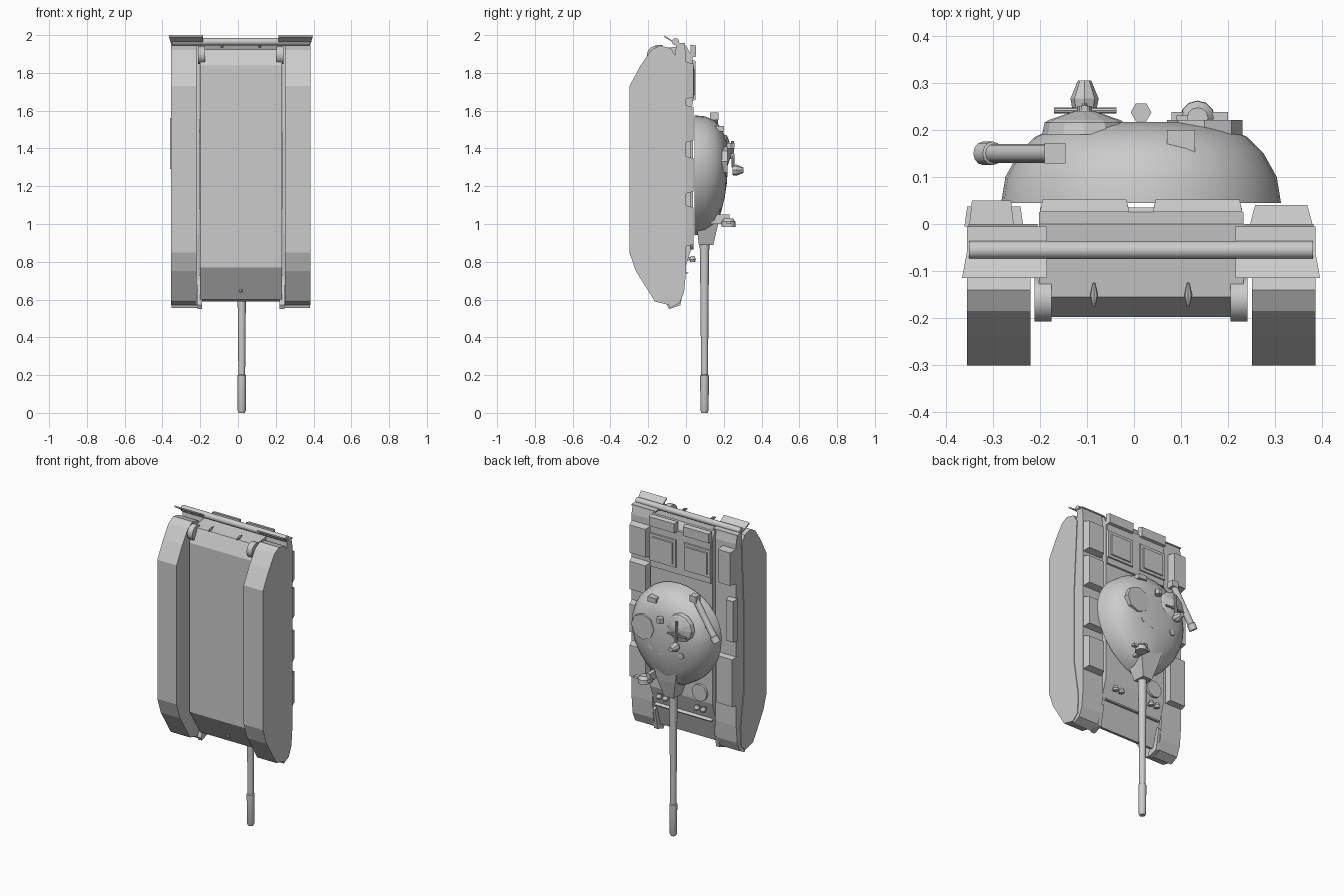
import bpy, bmesh, math
from mathutils import Vector

if "Cube" in bpy.data.objects:
    bpy.data.objects.remove(bpy.data.objects["Cube"])

mat = bpy.data.materials.new("plain_grey")
mat.diffuse_color = (0.6, 0.6, 0.6, 1)
mat.use_nodes = True
mat.node_tree.nodes["Principled BSDF"].inputs["Base Color"].default_value = mat.diffuse_color
CX = 0.015  # centre line of the hull


def finish(name, bm, smooth=False):
    bmesh.ops.recalc_face_normals(bm, faces=bm.faces)
    me = bpy.data.meshes.new(name)
    bm.to_mesh(me)
    bm.free()
    me.materials.append(mat)
    ob = bpy.data.objects.new(name, me)
    bpy.context.collection.objects.link(ob)
    if smooth:
        bpy.ops.object.select_all(action='DESELECT')
        ob.select_set(True)
        bpy.context.view_layer.objects.active = ob
        bpy.ops.object.shade_smooth_by_angle(angle=math.radians(32))
    return ob


def loft(name, rings, smooth=False):
    bm = bmesh.new()
    vs = [[bm.verts.new(p) for p in r] for r in rings]
    n = len(vs[0])
    for a, b in zip(vs, vs[1:]):
        for i in range(n):
            bm.faces.new((a[i], a[(i + 1) % n], b[(i + 1) % n], b[i]))
    bm.faces.new(vs[0])
    bm.faces.new(vs[-1][::-1])
    return finish(name, bm, smooth)


def side_profile(name, pts, x0, x1, smooth=False):
    return loft(name, [[(x, y, z) for y, z in pts] for x in (x0, x1)], smooth)


def box(name, x0, x1, y0, y1, z0, z1, chamfer=0.0):
    c = chamfer  # narrows the outward (+y) face
    return loft(name, [[(x0, y0, z0), (x1, y0, z0), (x1, y0, z1), (x0, y0, z1)],
                       [(x0 + c, y1, z0 + c), (x1 - c, y1, z0 + c),
                        (x1 - c, y1, z1 - c), (x0 + c, y1, z1 - c)]])


def rod(name, a, b, steps, sides=16, smooth=True):
    """Turned part from a to b; steps = (fraction, radius)."""
    a, b = Vector(a), Vector(b)
    q = (b - a).to_track_quat('Z', 'Y')
    rings = []
    for t, r in steps:
        c = a.lerp(b, t)
        rings.append([c + q @ Vector((r * math.cos(k * math.tau / sides),
                                      r * math.sin(k * math.tau / sides), 0))
                      for k in range(sides)])
    return loft(name, rings, smooth)


def straight(r):
    return [(0, r), (1, r)]


# Tracks, fenders, mudguards, rear flaps and drive housings on both sides
track = [(-.30, 1.73), (-.24, 1.84), (-.185, 1.92), (-.14, 1.945), (-.08, 1.93),
         (-.05, 1.88), (-.075, 1.45), (-.075, .95), (-.04, .73), (-.045, .61),
         (-.085, .57), (-.165, .59), (-.265, .75), (-.30, .85)]
fender = [(0, 1.90), (-.01, 1.95), (-.05, 1.96), (-.06, 1.88), (-.085, 1.45),
          (-.085, .95), (-.05, .73), (-.05, .61), (-.09, .57), (-.085, .555),
          (-.035, .58), (-.01, .64), (0, .75)]
for side, s in (("left", -1), ("right", 1)):
    def X(d):
        return CX + s * d
    side_profile(side + "_track", track, X(.235), X(.37))
    side_profile(side + "_fender", fender, X(.22), X(.366))
    side_profile(side + "_mudguard", [(-.03, .57), (-.09, .55), (-.10, .57), (-.07, .64), (-.04, .73), (-.005, .7)],
                 X(.205), X(.23))
    loft(side + "_rear_flap", [
        [(X(.20), -.005, 1.95), (X(.37), -.005, 1.95), (X(.37), -.005, 1.957), (X(.20), -.005, 1.957)],
        [(X(.20), -.06, 1.955), (X(.37), -.06, 1.955), (X(.37), -.06, 1.962), (X(.20), -.06, 1.962)],
        [(X(.20), -.115, 1.99), (X(.38), -.115, 1.99), (X(.38), -.115, 2.0), (X(.20), -.115, 2.0)]])
    rod(side + "_drive_housing", (X(.19), -.16, 1.895), (X(.226), -.16, 1.895), straight(.047), 20)
    rod(side + "_tow_hook", (X(.1), -.175, 1.935), (X(.1), -.125, 1.945), [(0, .003), (.5, .009), (1, .003)], 8)

# Hull with sloped nose and stern
side_profile("hull", [(-.197, .77), (-.197, 1.84), (-.155, 1.925), (0, 1.945), (.025, 1.90), (.025, .86),
                      (-.06, .59), (-.09, .60)], CX - .217, CX + .217)
box("engine_deck", CX - .215, CX + .215, .02, .035, 1.62, 1.90, .004)
for name, x0, x1 in (("left", -.20, -.01), ("right", .04, .23)):
    box(name + "_grille_frame", x0, x1, .03, .042, 1.66, 1.84, .004)
    box(name + "_grille", x0 + .02, x1 - .02, .04, .048, 1.68, 1.82, .004)
    box(name + "_stern_cover", x0, x1, .025, .052, 1.88, 1.95, .006)
rod("stern_log", (-.35, -.055, 1.965), (.38, -.055, 1.965), straight(.019), 16)

# Splash board, driver hatch and lamps on the bow
side_profile("splash_board", [(-.012, .74), (.008, .735), (.012, .742), (-.008, .75)], CX - .2, CX + .2)
rod("driver_hatch", (-.12, .02, .915), (-.12, .04, .915), straight(.052), 14)
for i, x in enumerate((.12, .165, -.10, -.145)):
    rod("bow_lamp_%d" % i, (x, .035, .80), (x, .035, .83), [(0, .014), (.4, .018), (1, .01)], 10)
    box("lamp_foot_%d" % i, x - .006, x + .006, -.01, .03, .808, .825)
rod("nose_plug", (CX, -.125, .64), (CX, -.12, .65), straight(.01), 8)

# Stowage on the fenders
for i, (z0, z1) in enumerate(((1.66, 1.86), (1.43, 1.63), (1.16, 1.36), (.88, 1.10))):
    box("right_stowage_%d" % i, .245, .38, -.005, .04, z0, z1, .012)
for i, (x0, x1, z0, z1) in enumerate(((-.35, -.255, 1.65, 1.87), (-.36, -.30, 1.29, 1.56),
                                      (-.355, -.235, .88, 1.19))):
    box("left_stowage_%d" % i, x0, x1, -.005, .05 if i == 0 else .037, z0, z1, .006)

# Cast egg-shaped turret: (y, half width, front z, back z)
rings = []
for y, w, zf, zb in ((.045, .297, .94, 1.575), (.10, .288, .95, 1.57), (.15, .26, .98, 1.55),
                     (.185, .225, 1.06, 1.51), (.205, .18, 1.14, 1.47), (.217, .10, 1.22, 1.42)):
    ring = []
    for k in range(32):
        c, s = math.cos(k * math.tau / 32), math.sin(k * math.tau / 32)
        p = 1.3 if s < 0 else 1.0
        ring.append((CX + w * math.copysign(abs(c) ** p, c), y, 1.30 + s * ((zb - 1.30) if s > 0 else (1.30 - zf))))
    rings.append(ring)
loft("turret", rings, True)

# Mantlet block and gun
loft("mantlet", [[(.02 - w, y0, z), (.02 + w, y0, z), (.02 + w * .85, y1, z), (.02 - w * .85, y1, z)]
                 for z, w, y0, y1 in ((1.10, .10, .05, .185), (1.0, .075, .055, .17), (.89, .038, .068, .145))])
rod("gun_barrel", (.02, .098, .92), (.02, .098, 0),
    [(0, .026), (.2, .023), (.78, .018), (.785, .023), (.985, .022), (1, .016)], 16)

# Loader cupola with roof machine gun
rod("loader_cupola", (-.105, .19, 1.385), (-.105, .24, 1.385), [(0, .09), (.5, .085), (.62, .075), (1, .02)], 12, False)
rod("gun_mount", (-.105, .22, 1.36), (-.105, .25, 1.36), straight(.015), 8)
rod("mount_crossbar", (-.17, .241, 1.35), (-.037, .241, 1.35), straight(.006), 8)
rod("roof_gun", (-.105, .245, 1.44), (-.105, .25, 1.30), straight(.008), 8)
rod("roof_lamp", (-.105, .245, 1.285), (-.105, .305, 1.285), [(0, .026), (.35, .03), (1, .014)], 8, False)

# Commander hatch, periscopes and rear sight
rod("commander_hatch", (.15, .18, 1.33), (.15, .221, 1.33), straight(.08), 8, False)
rod("roof_sight", (.015, .237, 1.40), (.015, .237, 1.43), straight(.022), 6, False)
for i, (x, z) in enumerate(((-.11, 1.21), (.03, 1.20), (.10, 1.22), (-.03, 1.28))):
    rod("periscope_%d" % i, (x, .17, z), (x, .212, z), straight(.02), 8, False)
box("roof_bracket", .07, .13, .15, .20, 1.49, 1.52)

# Searchlight beside the mantlet
box("searchlight_bracket", .08, .20, .215, .238, 1.0, 1.015)
box("searchlight_arm", .09, .115, .13, .23, 1.0, 1.05)
rod("searchlight", (.135, .225, 1.03), (.135, .225, .985), [(0, .022), (.4, .036), (1, .037)], 12)

# Snorkel tube slung on the turret rear
rod("snorkel_tube", (-.165, .15, 1.575), (-.32, .15, 1.33), [(0, .02), (.86, .02), (.87, .025), (1, .025)], 12)
box("snorkel_bracket", -.19, -.145, .128, .172, 1.55, 1.59)
